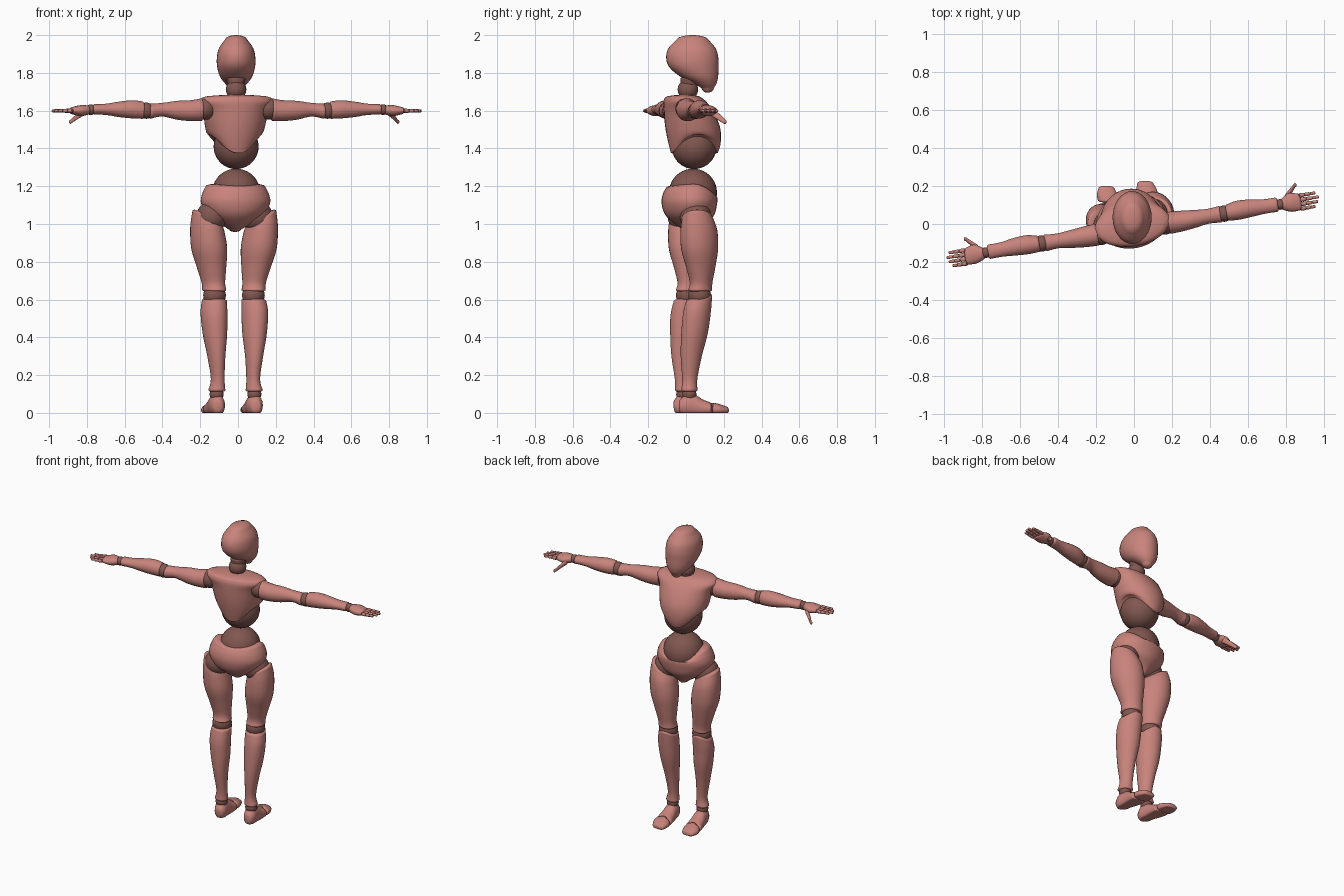
import bpy, bmesh, math
from mathutils import Vector, Matrix

default = bpy.data.objects.get("Cube")
if default:
    bpy.data.objects.remove(default, do_unlink=True)


def make_material(name, colour):
    mat = bpy.data.materials.new(name)
    mat.use_nodes = True
    mat.diffuse_color = colour
    mat.node_tree.nodes["Principled BSDF"].inputs["Base Color"].default_value = colour
    return mat


SHELL = make_material("dusty rose", (.58, .23, .2, 1))
JOINT = make_material("dark rose brown", (.22, .095, .08, 1))
TURN = Matrix.Rotation(math.radians(9.3), 3, 'Z')
SEGMENTS = 32


# Placement: the upper body is turned, the legs stand with a staggered offset
def straight(v):
    return v


def torso(v):
    return TURN @ v + Vector((-.01, 0, 0))


def arm_place(side):
    return lambda v: TURN @ Vector((side * v.x, v.y, v.z)) + Vector((-.005, -.03, 0))


def leg_place(side):
    def place(v):
        back = 0 if side > 0 else .025 + .04 * min(1, v.z / .5)
        return Vector((side * v.x - .015 - .15 * (v.y - .03), v.y - back, v.z))
    return place


def finish(name, bm, mat):
    bmesh.ops.recalc_face_normals(bm, faces=bm.faces)
    mesh = bpy.data.meshes.new(name)
    bm.to_mesh(mesh)
    bm.free()
    mesh.materials.append(mat)
    for poly in mesh.polygons:
        poly.use_smooth = True
    obj = bpy.data.objects.new(name, mesh)
    bpy.context.collection.objects.link(obj)
    return obj


def ball(name, centre, radius, place=straight, mat=JOINT):
    bm = bmesh.new()
    bmesh.ops.create_uvsphere(bm, u_segments=32, v_segments=20, radius=radius)
    where = place(Vector(centre))
    bmesh.ops.translate(bm, vec=where, verts=bm.verts)
    return finish(name, bm, mat)


def smooth_sections(sections, steps=5):
    """Spline through section tuples, padded with zero lift, tilt and dip."""
    keys = [tuple(s) + (0,) * (8 - len(s)) for s in sections]
    last = len(keys) - 1
    result = []
    for i in range(last):
        a, b, c, d = (keys[min(max(j, 0), last)] for j in range(i - 1, i + 3))
        for k in range(steps):
            t = k / steps
            result.append([q + t / 2 * (r - p + t * (2 * p - 5 * q + 4 * r - s
                           + t * (3 * (q - r) + s - p)))
                           for p, q, r, s in zip(a, b, c, d)])
    return result + [list(keys[-1])]


def loft(name, sections, axis=2, cap=.012, place=straight, mat=SHELL):
    """Skin ellipses (x, y, z, radius, radius, side lift, tilt, front dip)."""
    rings = smooth_sections(sections)
    way = 1 if rings[-1][axis] > rings[0][axis] else -1

    def rounded(ring, sign):
        out = []
        for angle in (30, 55, 75, 88):
            s = math.cos(math.radians(angle))
            new = list(ring)
            new[axis] += sign * cap * math.sin(math.radians(angle))
            out.append((new, s))
        return out

    full = (rounded(rings[0], -way)[::-1] + [(r, 1) for r in rings]
            + rounded(rings[-1], way))
    u, w = [n for n in range(3) if n != axis]
    bm = bmesh.new()
    loops = []
    for ring, s in full:
        loop = []
        for k in range(SEGMENTS):
            a = math.tau * k / SEGMENTS
            ca, sa = math.cos(a), math.sin(a)
            v = Vector(ring[:3])
            v[u] += s * ring[3] * ca
            v[w] += s * ring[4] * sa
            v.z += (ring[5] * (.5 + s * (ca * ca - .5)) + ring[6] * s * ca
                    + ring[7] * s * max(0, sa) ** 2)
            v.z = max(v.z, 0)
            loop.append(bm.verts.new(place(v)))
        loops.append(loop)
    for low, high in zip(loops, loops[1:]):
        for k in range(SEGMENTS):
            n = (k + 1) % SEGMENTS
            bm.faces.new((low[k], low[n], high[n], high[k]))
    bm.faces.new(loops[0])
    bm.faces.new(loops[-1])
    return finish(name, bm, mat)


# Head with a jaw that juts forward, and the neck
loft("head", [(-.01, .115, 1.72, .035, .033), (-.01, .1, 1.745, .06, .062),
              (-.01, .07, 1.78, .085, .1), (-.01, .042, 1.83, .1, .13),
              (-.01, .033, 1.88, .102, .138), (-.01, .032, 1.93, .091, .125),
              (-.01, .034, 1.975, .06, .085)], cap=.025)
ball("neck_ball", (-.01, .01, 1.712), .054)
loft("neck", [(-.01, .01, 1.67, .045, .045), (-.01, .015, 1.73, .044, .045),
              (-.01, .02, 1.77, .05, .05)], mat=JOINT)

# Chest shell, arched open at the sides, over the upper waist ball
loft("chest", [(0, .045, 1.375, .125, .125, .1), (0, .046, 1.415, .14, .136, .06),
               (0, .042, 1.47, .152, .144, .02), (0, .032, 1.53, .162, .143),
               (0, .012, 1.6, .176, .128), (0, -.005, 1.645, .2, .112),
               (0, -.015, 1.668, .186, .095)], cap=.016, place=torso)
ball("upper_waist", (-.01, .043, 1.41), .119)

# Pelvis shell with a dipped front edge, around the lower waist ball
loft("pelvis", [(0, .035, .97, .03, .05), (0, .025, 1.0, .08, .085),
                (0, .02, 1.05, .15, .13), (0, .018, 1.11, .184, .146),
                (0, .022, 1.16, .178, .143, 0, 0, -.02),
                (0, .028, 1.195, .155, .13, .01, 0, -.06)], place=torso)
ball("lower_waist", (-.01, .037, 1.166), .127)

for side, word in ((1, "left"), (-1, "right")):
    arm, leg = arm_place(side), leg_place(side)

    # Upper arm and forearm between ball joints
    ball(word + "_shoulder", (.17, .005, 1.61), .058, arm)
    loft(word + "_upper_arm", [(.19, .005, 1.605, .058, .06), (.25, .004, 1.6, .055, .055),
                               (.32, .004, 1.602, .048, .05), (.4, .006, 1.605, .039, .036),
                               (.465, .006, 1.597, .044, .04)], axis=0, place=arm)
    ball(word + "_elbow", (.486, .006, 1.6), .043, arm)
    loft(word + "_forearm", [(.505, .008, 1.603, .043, .046), (.56, .012, 1.607, .05, .048),
                             (.63, .012, 1.607, .046, .041), (.7, .009, 1.607, .038, .03),
                             (.765, .008, 1.607, .038, .027)], axis=0, place=arm)
    ball(word + "_wrist", (.784, .006, 1.605), .028, arm)

    # Palm, thumb and four jointed fingers
    loft(word + "_palm", [(.8, .005, 1.603, .032, .025), (.84, .008, 1.6, .05, .029),
                          (.885, .003, 1.6, .044, .019)], axis=0, place=arm)
    loft(word + "_thumb", [(.825, .04, 1.588, .019, .019), (.85, .065, 1.567, .016, .015),
                           (.878, .094, 1.541, .011, .011)], axis=0, cap=.008, place=arm)
    for finger in range(4):
        y = -.034 + finger * .0235
        reach = (.075, .092, .1, .085)[finger]
        for part in range(3):
            start = .892 + reach * part / 3
            end = start + reach / 3
            radius = .0115 - part * .0015
            loft(f"{word}_finger_{finger + 1}_part_{part + 1}",
                 [(start + .004, y, 1.6, radius, radius),
                  (end - .004, y, 1.599, radius * .9, radius * .9)],
                 axis=0, cap=.004, place=arm)
            ball(f"{word}_knuckle_{finger + 1}_{part + 1}", (start, y, 1.6),
                 radius * .85, arm)

    # Thigh, slanted at the hip, and the shin
    ball(word + "_hip", (.12, .05, 1.04), .082, leg)
    loft(word + "_thigh", [(.142, .06, 1.035, .078, .08, 0, .04),
                           (.141, .068, .97, .09, .097, 0, .015), (.131, .072, .87, .094, .098),
                           (.118, .078, .77, .077, .077), (.108, .08, .69, .062, .06),
                           (.104, .075, .65, .063, .064)], place=leg)
    ball(word + "_knee", (.103, .072, .622), .06, leg)
    loft(word + "_shin", [(.104, .07, .595, .065, .069, 0, 0, .03), (.108, .058, .53, .07, .073),
                          (.105, .045, .42, .064, .07), (.1, .028, .3, .047, .056),
                          (.094, .02, .18, .036, .04), (.099, .018, .12, .045, .043)],
         place=leg)
    ball(word + "_ankle", (.1, .018, .098), .037, leg)

    # Flat-soled foot and separate toe cap
    loft(word + "_foot", [(.1, -.028, .035, .03, .038), (.1, 0, .04, .042, .058),
                          (.1, .045, .036, .045, .06), (.101, .09, .025, .05, .046),
                          (.102, .128, .02, .054, .036)], axis=1, cap=.01, place=leg)
    ball(word + "_toe_joint", (.102, .14, .027), .026, leg)
    loft(word + "_toes", [(.103, .15, .018, .054, .035), (.104, .18, .016, .054, .03),
                          (.102, .215, .013, .042, .02)], axis=1, cap=.012, place=leg)
